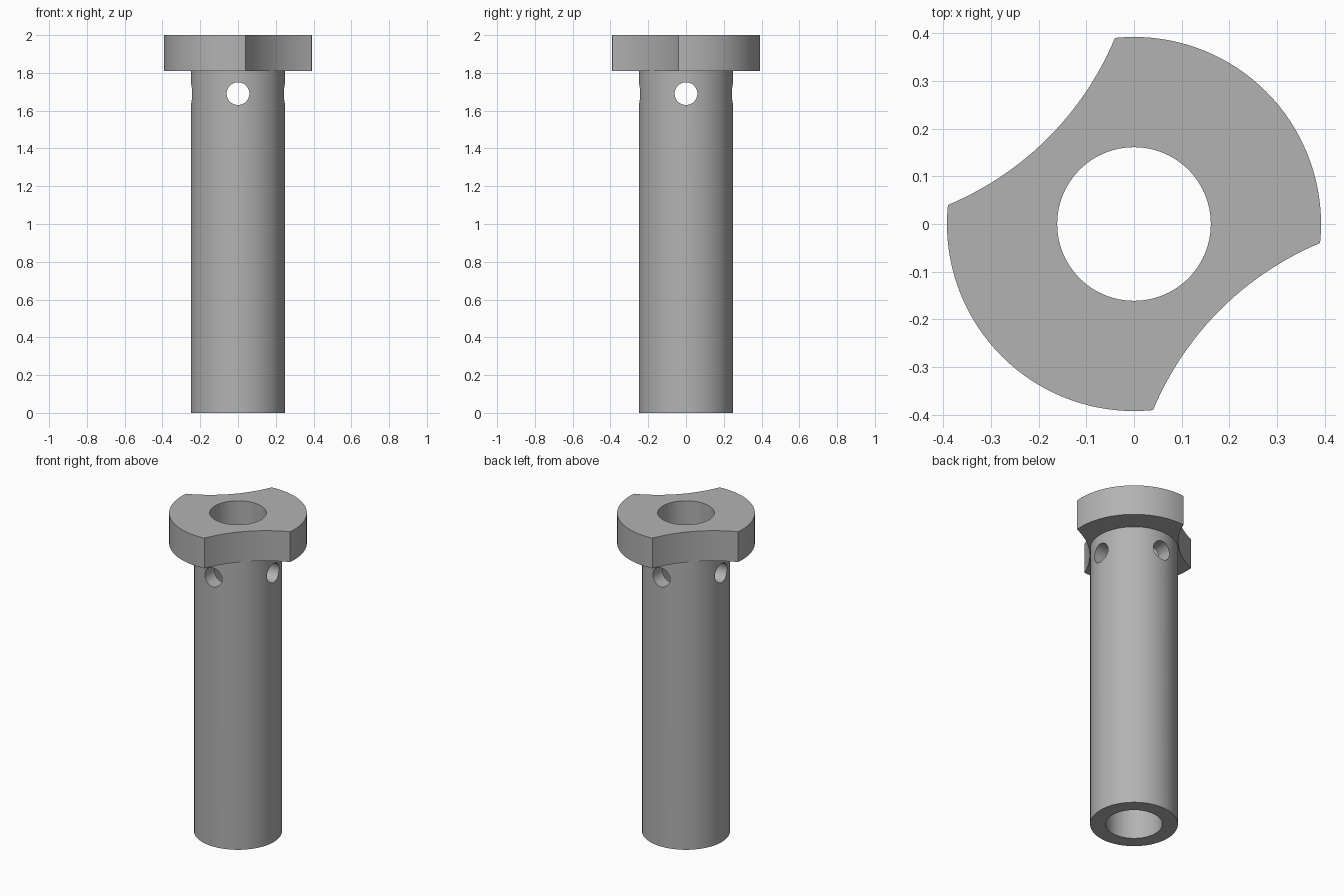
import bpy
from math import pi, radians, sqrt

if "Cube" in bpy.data.objects:
    bpy.data.objects.remove(bpy.data.objects["Cube"], do_unlink=True)

HEIGHT, HEAD_Z = 2.0, 1.81
HEAD_R, SHAFT_R, BORE_R = 0.392, 0.25, 0.161
HOLE_R, HOLE_Z = 0.06, 1.69
NOTCH_R, NOTCH_DIST = 0.65, 0.905

steel = bpy.data.materials.new("plain_grey")
steel.use_nodes = True
grey = (0.45, 0.45, 0.45, 1)
steel.diffuse_color = grey
steel.node_tree.nodes["Principled BSDF"].inputs["Base Color"].default_value = grey


def cylinder(name, radius, z0, z1, x=0, y=0, sides=96):
    bpy.ops.mesh.primitive_cylinder_add(vertices=sides, radius=radius, depth=z1 - z0,
                                        location=(x, y, (z0 + z1) / 2))
    obj = bpy.context.object
    obj.name = name
    obj.data.materials.append(steel)
    return obj


def combine(target, tool, operation):
    """Apply a boolean and discard the tool."""
    mod = target.modifiers.new(operation.lower(), "BOOLEAN")
    mod.operation, mod.object, mod.solver = operation, tool, "EXACT"
    bpy.ops.object.select_all(action="DESELECT")
    bpy.context.view_layer.objects.active = target
    target.select_set(True)
    bpy.ops.object.modifier_apply(modifier=mod.name)
    bpy.data.objects.remove(tool, do_unlink=True)


# Flange head with two opposite concave notches
bolt = cylinder("hollow_flanged_bolt", HEAD_R, HEAD_Z, HEIGHT, sides=128)
for side in (1, -1):
    d = side * NOTCH_DIST / sqrt(2)
    notch = cylinder("notch_cutter", NOTCH_R, HEAD_Z - 0.1, HEIGHT + 0.1, d, -d, sides=192)
    combine(bolt, notch, "DIFFERENCE")

# Shaft, overlapping into the head
combine(bolt, cylinder("shaft", SHAFT_R, 0, HEAD_Z + 0.05), "UNION")

# Bore along the whole length
combine(bolt, cylinder("bore_cutter", BORE_R, -0.1, HEIGHT + 0.1), "DIFFERENCE")

# Crossed radial holes below the head
for rotation in ((pi / 2, 0, 0), (0, pi / 2, 0)):
    hole = cylinder("hole_cutter", HOLE_R, HOLE_Z - 0.5, HOLE_Z + 0.5, sides=48)
    hole.rotation_euler = rotation
    bpy.context.view_layer.update()
    combine(bolt, hole, "DIFFERENCE")

bpy.ops.object.shade_smooth_by_angle(angle=radians(30))
